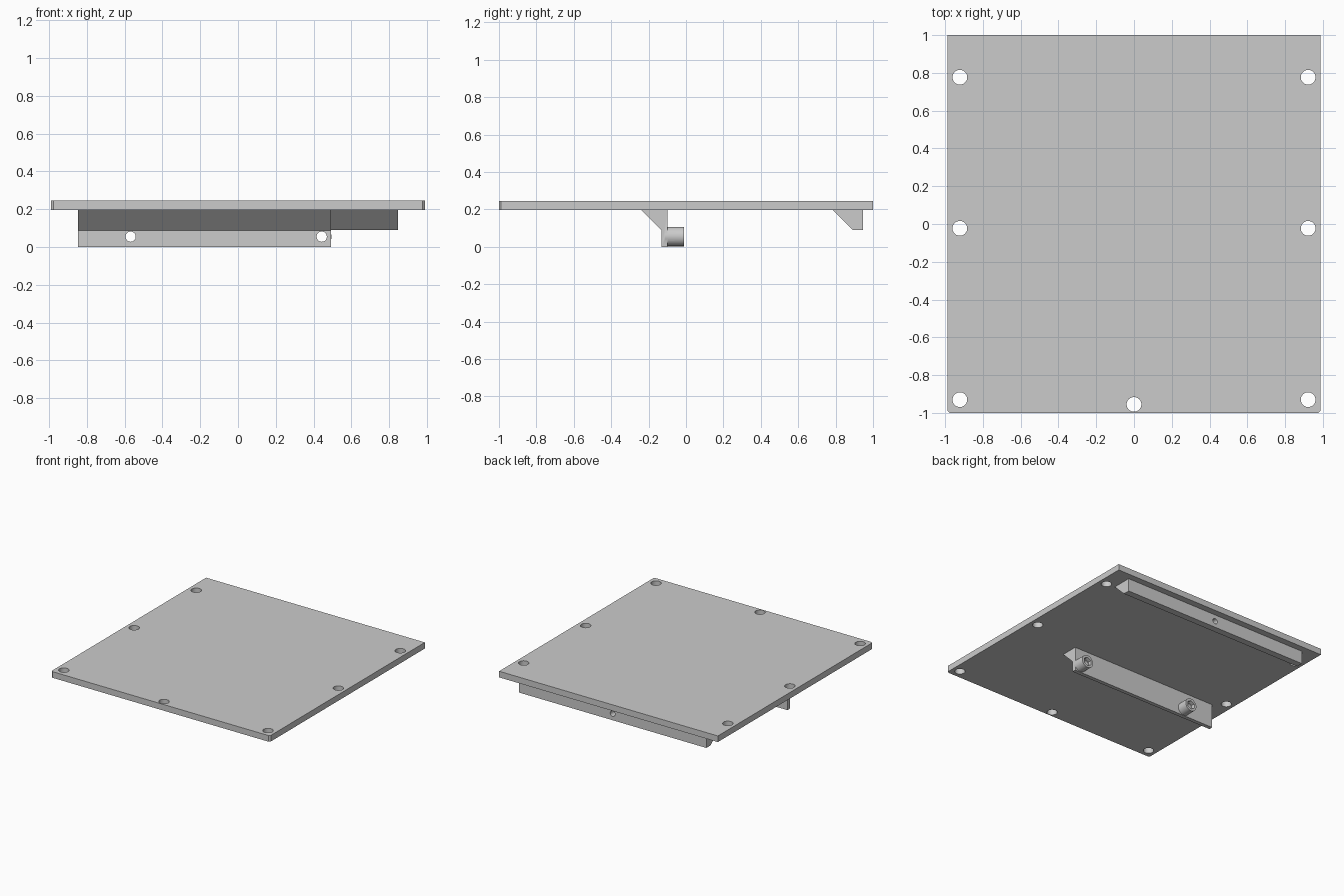
import bpy, bmesh, math
from mathutils import Matrix

cube = bpy.data.objects.get("Cube")
if cube:
    bpy.data.objects.remove(cube, do_unlink=True)

grey = bpy.data.materials.new("light_grey")
grey.use_nodes = True
grey.diffuse_color = (0.6, 0.6, 0.6, 1)
grey.node_tree.nodes["Principled BSDF"].inputs["Base Color"].default_value = (0.6, 0.6, 0.6, 1)


def make_object(name, bm):
    bmesh.ops.recalc_face_normals(bm, faces=bm.faces)
    mesh = bpy.data.meshes.new(name)
    bm.to_mesh(mesh)
    bm.free()
    mesh.materials.append(grey)
    obj = bpy.data.objects.new(name, mesh)
    bpy.context.collection.objects.link(obj)
    return obj


def prism(name, points, axis, start, end):
    """Extrude a closed profile: (x, y) along z, or (y, z) along x."""
    bm = bmesh.new()
    along_x = axis == "X"
    verts = [bm.verts.new((start, a, b) if along_x else (a, b, start)) for a, b in points]
    face = bm.faces.new(verts)
    out = bmesh.ops.extrude_face_region(bm, geom=[face])
    depth = end - start
    bmesh.ops.translate(bm, verts=[v for v in out["geom"] if isinstance(v, bmesh.types.BMVert)],
                        vec=(depth, 0, 0) if along_x else (0, 0, depth))
    return make_object(name, bm)


def cylinder(name, centre, radius, length, axis="Z", sides=40):
    bm = bmesh.new()
    turn = Matrix.Rotation(math.pi / 2, 4, "X") if axis == "Y" else Matrix()
    bmesh.ops.create_cone(bm, cap_ends=True, segments=sides, radius1=radius, radius2=radius,
                          depth=length, matrix=Matrix.Translation(centre) @ turn)
    return make_object(name, bm)


def combine(target, tool, operation="DIFFERENCE"):
    """Apply a boolean and drop the tool object."""
    mod = target.modifiers.new("boolean", "BOOLEAN")
    mod.object, mod.operation, mod.solver = tool, operation, "EXACT"
    bpy.context.view_layer.objects.active = target
    bpy.ops.object.modifier_apply(modifier=mod.name)
    bpy.data.objects.remove(tool, do_unlink=True)


# Flat plate with slightly clipped front corners
W, C, UNDER, TOP = 0.988, 0.012, 0.196, 0.246
plate = prism("plate", [(-W, 1), (-W, C - 1), (C - W, -1), (W - C, -1), (W, C - 1), (W, 1)],
              "Z", UNDER, TOP)
plate_holes = [(side * 0.922, y) for side in (-1, 1) for y in (0.777, -0.023, -0.93)]
for x, y in plate_holes + [(0, -0.955)]:
    combine(plate, cylinder("hole_cutter", (x, y, 0.22), 0.039, 0.2))

# Rear rail: wedge with one screw hole
rear_rail = prism("rear_rail", [(0.785, UNDER), (0.947, UNDER), (0.947, 0.09), (0.892, 0.09)],
                  "X", -0.847, 0.847)
combine(rear_rail, cylinder("hole_cutter", (0, 0.9, 0.143), 0.022, 0.4, "Y"))

# Middle rail: wedge with a hanging lip and two screw bosses
middle_rail = prism("middle_rail", [(-0.238, UNDER), (-0.098, UNDER), (-0.098, 0),
                                    (-0.13, 0), (-0.13, 0.088)], "X", -0.847, 0.492)
for x in (-0.568, 0.443):
    combine(middle_rail, cylinder("boss", (x, -0.062, 0.055), 0.052, 0.1, "Y"), "UNION")
    combine(middle_rail, cylinder("hole_cutter", (x, -0.06, 0.055), 0.027, 0.4, "Y"))
    combine(middle_rail, cylinder("nut_pocket_cutter", (x, -0.012, 0.055), 0.036, 0.06, "Y", 6))

# Smooth round walls, keep edges sharp
for obj in (plate, rear_rail, middle_rail):
    bpy.ops.object.select_all(action="DESELECT")
    obj.select_set(True)
    bpy.context.view_layer.objects.active = obj
    bpy.ops.object.shade_smooth_by_angle(angle=math.radians(30))
